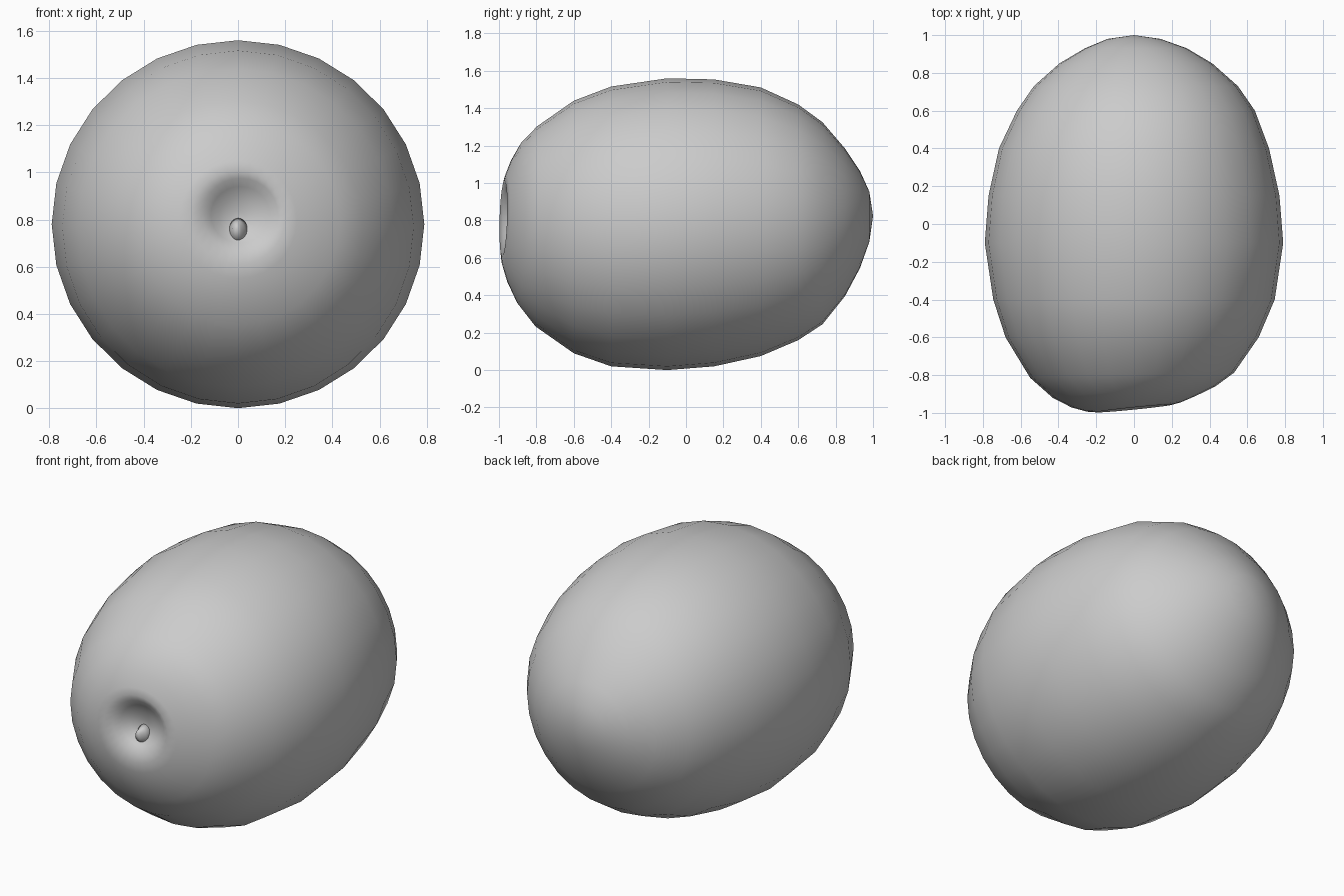
import bpy, bmesh, math

SEG = 28


def loft(name, rings, start_pole, end_pole, warp=lambda x, y, z: (x, y, z)):
    """Skin elliptical rings (y, centre x, centre z, rx, rz), closed by a pole at each end."""
    bm = bmesh.new()
    loops = []
    for y, cx, cz, rx, rz in rings:
        loop = []
        for i in range(SEG):
            a = 2 * math.pi * i / SEG
            loop.append(bm.verts.new(warp(cx + rx * math.cos(a), y, cz + rz * math.sin(a))))
        loops.append(loop)
    for a, b in zip(loops, loops[1:]):
        for i in range(SEG):
            j = (i + 1) % SEG
            bm.faces.new((a[i], a[j], b[j], b[i]))
    for pole, loop in ((start_pole, loops[0]), (end_pole, loops[-1])):
        tip = bm.verts.new(warp(*pole))
        for i in range(SEG):
            bm.faces.new((tip, loop[i], loop[(i + 1) % SEG]))
    bmesh.ops.recalc_face_normals(bm, faces=bm.faces)
    mesh = bpy.data.meshes.new(name)
    bm.to_mesh(mesh)
    bm.free()
    mesh.shade_smooth()
    obj = bpy.data.objects.new(name, mesh)
    bpy.context.collection.objects.link(obj)
    return obj


def tilt_front(x, y, z):
    # the stem end leans: its right side sits further back
    w = min(1, max(0, (-0.75 - y) / 0.2))
    return x, y + w * (0.1 * x + 0.03 * (z - 0.8)), z


# fruit body, from inside the stem dimple to the rounded back end
body = [
    (-0.895, 0.00, 0.80, 0.035, 0.035),
    (-0.91, 0.00, 0.81, 0.08, 0.08),
    (-0.94, 0.01, 0.82, 0.125, 0.12),
    (-0.965, 0.01, 0.82, 0.16, 0.155),
    (-0.977, 0.00, 0.81, 0.20, 0.20),
    (-0.968, 0.00, 0.80, 0.25, 0.25),
    (-0.94, 0.00, 0.795, 0.33, 0.33),
    (-0.89, 0.00, 0.785, 0.43, 0.43),
    (-0.80, -0.01, 0.768, 0.54, 0.535),
    (-0.60, -0.01, 0.765, 0.67, 0.675),
    (-0.40, 0.00, 0.768, 0.745, 0.748),
    (-0.10, 0.00, 0.78, 0.79, 0.78),
    (0.15, 0.00, 0.787, 0.77, 0.767),
    (0.40, 0.00, 0.793, 0.715, 0.718),
    (0.60, 0.01, 0.79, 0.63, 0.63),
    (0.73, 0.01, 0.785, 0.54, 0.54),
    (0.85, 0.01, 0.79, 0.405, 0.395),
    (0.93, 0.01, 0.805, 0.27, 0.26),
    (0.98, 0.00, 0.82, 0.14, 0.135),
]
loft("fruit_body", body, (0, -0.89, 0.80), (0, 1.0, 0.825), tilt_front)

# small stem nub in the dimple
nub = [
    (-0.88, 0.00, 0.75, 0.05, 0.06),
    (-0.92, 0.00, 0.75, 0.03, 0.045),
    (-0.945, -0.005, 0.755, 0.018, 0.03),
]
loft("stem_nub", nub, (0, -0.87, 0.75), (-0.005, -0.955, 0.76))
